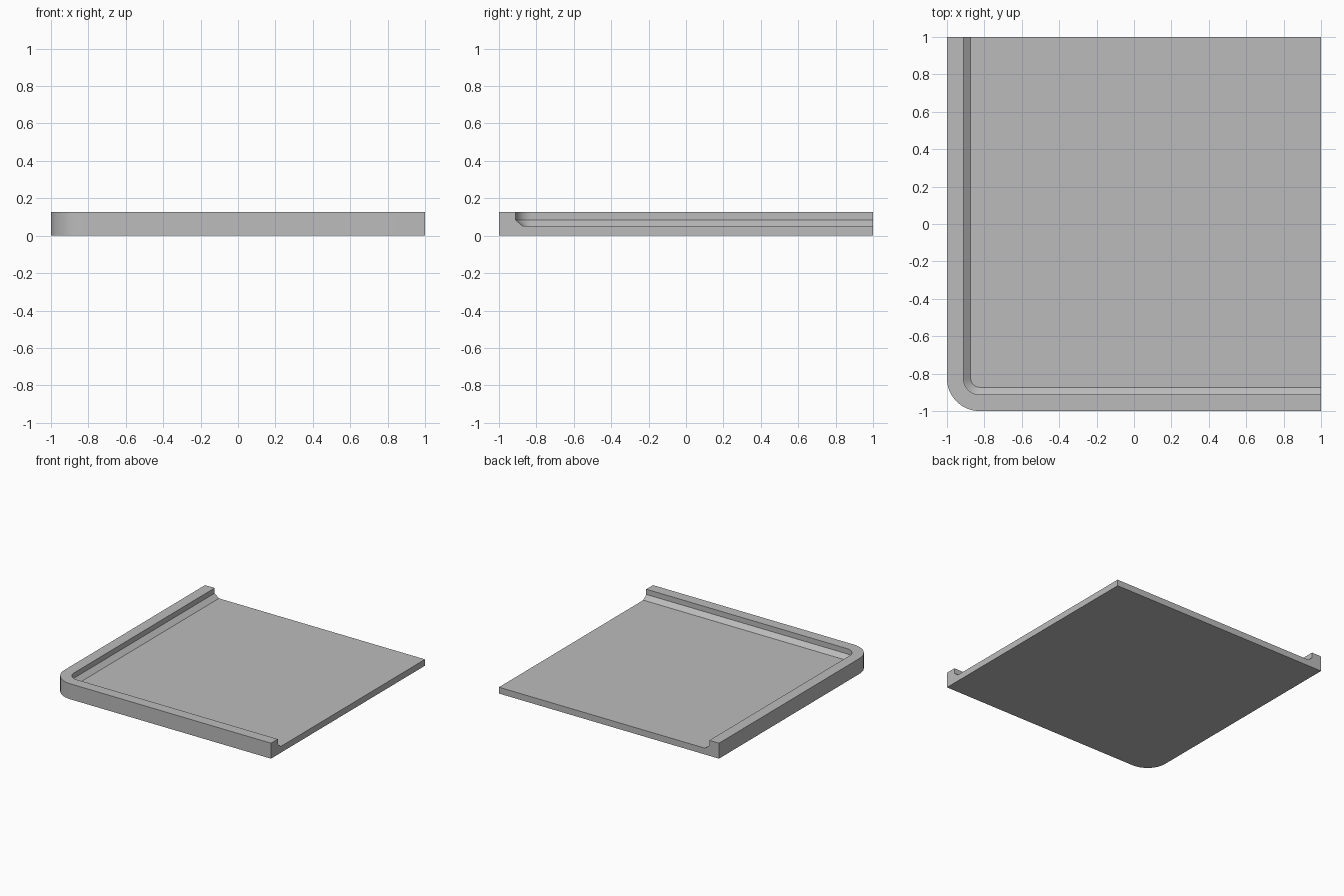
import bpy
import bmesh
from math import cos, sin, pi, radians

cube = bpy.data.objects.get("Cube")
if cube:
    bpy.data.objects.remove(cube)

HALF = 1.0            # half the side of the square tray
CORNER = 0.175        # outer radius of the rounded corner
SEGMENTS = 16
# Rim cross-section: (inset from the outer edge, height)
PROFILE = [(0, 0), (0, 0.127), (0.088, 0.127), (0.088, 0.084), (0.127, 0.052)]

grey = bpy.data.materials.new("plain grey")
grey.use_nodes = True
colour = (0.5, 0.5, 0.5, 1)
grey.diffuse_color = colour
grey.node_tree.nodes["Principled BSDF"].inputs["Base Color"].default_value = colour

bm = bmesh.new()


def rim_loop(inset, z):
    """Run along the front edge, round the corner and along the right edge."""
    centre, radius = CORNER - HALF, CORNER - inset
    points = [(HALF, inset - HALF)]
    for i in range(SEGMENTS + 1):
        a = -pi / 2 - pi / 2 * i / SEGMENTS
        points.append((centre + radius * cos(a), centre + radius * sin(a)))
    points.append((inset - HALF, HALF))
    return [bm.verts.new((x, y, z)) for x, y in points]


# Rim walls and chamfer swept round the corner
loops = [rim_loop(*p) for p in PROFILE]
for low, high in zip(loops, loops[1:]):
    for i in range(len(low) - 1):
        bm.faces.new((low[i], low[i + 1], high[i + 1], high[i]))

# Floor and underside
under = bm.verts.new((HALF, HALF, 0))
floor = bm.verts.new((HALF, HALF, PROFILE[-1][1]))
bm.faces.new(loops[0] + [under])
bm.faces.new(loops[-1] + [floor])

# Cut ends on the left side and the back
for end in (0, -1):
    bm.faces.new([loop[end] for loop in loops] + [floor, under])

bmesh.ops.recalc_face_normals(bm, faces=bm.faces)
mesh = bpy.data.meshes.new("corner_tray")
bm.to_mesh(mesh)
bm.free()
mesh.materials.append(grey)

tray = bpy.data.objects.new("corner_tray", mesh)
bpy.context.collection.objects.link(tray)
bpy.ops.object.select_all(action="DESELECT")
tray.select_set(True)
bpy.context.view_layer.objects.active = tray
bpy.ops.object.shade_smooth_by_angle(angle=radians(25))
